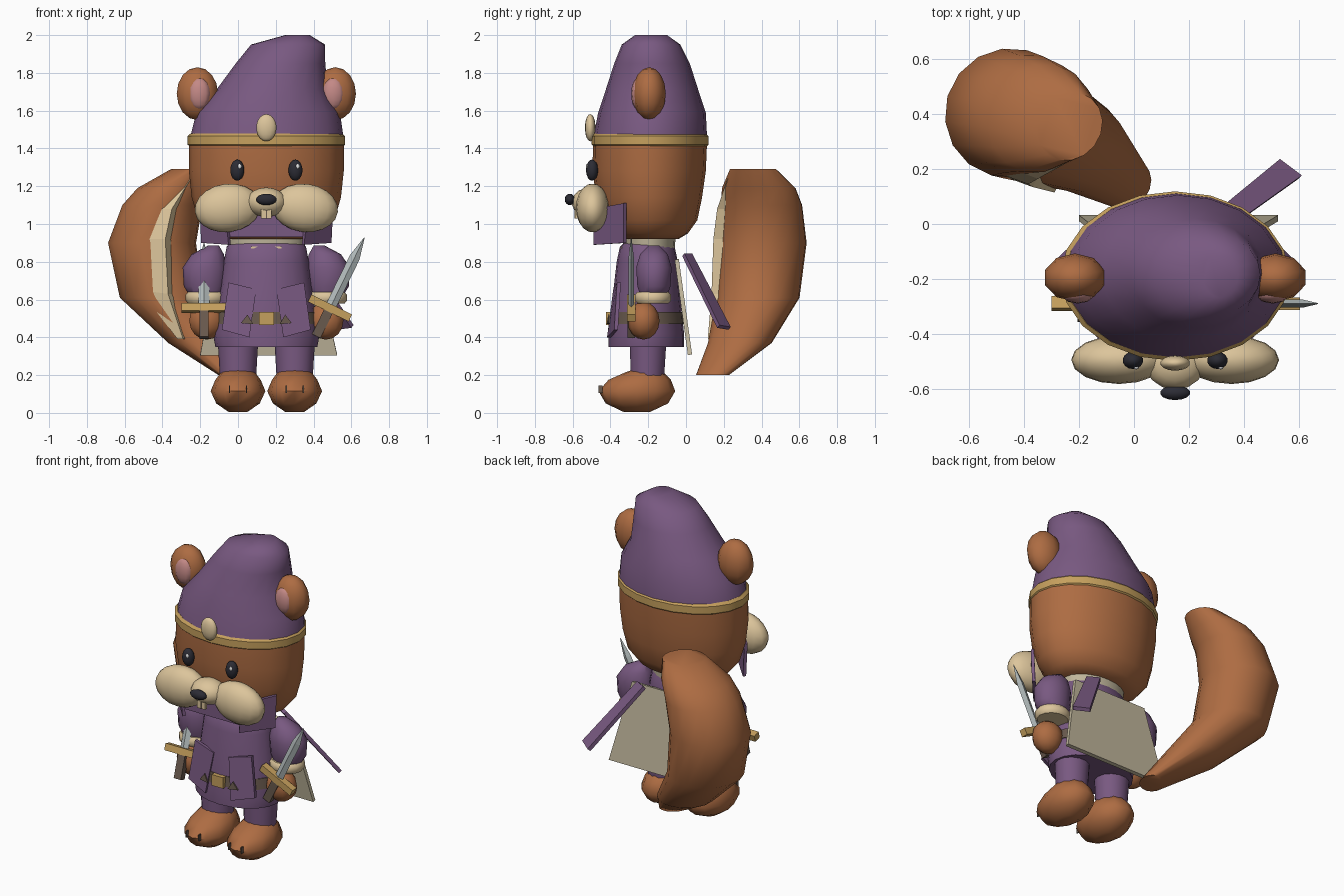
import bpy, bmesh, math
from mathutils import Matrix, Vector

if "Cube" in bpy.data.objects:
    bpy.data.objects.remove(bpy.data.objects["Cube"])

CX = 0.15  # symmetry line of the body


def mat(name, *rgb):
    m = bpy.data.materials.new(name)
    m.diffuse_color = (*rgb, 1)
    m.use_nodes = True
    m.node_tree.nodes["Principled BSDF"].inputs["Base Color"].default_value = m.diffuse_color
    return m


FUR = mat("brown fur", .42, .15, .055)
PURPLE = mat("purple cloth", .19, .10, .22)
CREAM = mat("cream", .72, .56, .33)
GOLD = mat("gold", .56, .35, .11)
PINK = mat("pink", .55, .25, .24)
BLACK = mat("black", .025, .025, .035)
STEEL = mat("steel", .45, .50, .50)
LEATHER = mat("dark leather", .14, .10, .075)
LINEN = mat("grey linen", .53, .47, .33)
WHITE = mat("white", .8, .8, .8)


def finish(name, bm, material, smooth=40):
    bmesh.ops.recalc_face_normals(bm, faces=bm.faces)
    me = bpy.data.meshes.new(name)
    bm.to_mesh(me)
    bm.free()
    me.materials.append(material)
    ob = bpy.data.objects.new(name, me)
    bpy.context.collection.objects.link(ob)
    if smooth:
        bpy.context.view_layer.objects.active = ob
        ob.select_set(True)
        bpy.ops.object.shade_smooth_by_angle(angle=math.radians(smooth))
        ob.select_set(False)
    return ob


def loft(name, rings, material, n=20, turn=0.0, smooth=40):
    """Stack of ellipses (z, cx, cy, rx, ry), each turned about z."""
    bm = bmesh.new()
    loops = []
    c, s = math.cos(turn), math.sin(turn)
    for z, cx, cy, rx, ry in rings:
        loop = []
        for i in range(n):
            a = 2 * math.pi * i / n
            u, v = rx * math.cos(a), ry * math.sin(a)
            loop.append(bm.verts.new((cx + u * c - v * s, cy + u * s + v * c, z)))
        loops.append(loop)
    for lo, hi in zip(loops, loops[1:]):
        for i in range(n):
            j = (i + 1) % n
            bm.faces.new((lo[i], lo[j], hi[j], hi[i]))
    bm.faces.new(loops[0])
    bm.faces.new(loops[-1])
    return finish(name, bm, material, smooth)


def ball(name, loc, radii, material, seg=14, rings=9, tilt=0.0):
    bm = bmesh.new()
    m = Matrix.Translation(loc) @ Matrix.Rotation(tilt, 4, 'Y') @ Matrix.Diagonal((*radii, 1))
    bmesh.ops.create_uvsphere(bm, u_segments=seg, v_segments=rings, radius=1, matrix=m)
    return finish(name, bm, material, 60)


def box(name, loc, size, material, frame=Matrix()):
    bm = bmesh.new()
    m = frame @ Matrix.Translation(loc) @ Matrix.Diagonal((*size, 1))
    bmesh.ops.create_cube(bm, size=1, matrix=m)
    return finish(name, bm, material, 0)


def panel(name, pts, push, material):
    """Polygon thickened along the push vector."""
    bm = bmesh.new()
    f = bm.faces.new([bm.verts.new(p) for p in pts])
    r = bmesh.ops.extrude_face_region(bm, geom=[f], use_keep_orig=True)
    for v in r["geom"]:
        if isinstance(v, bmesh.types.BMVert):
            v.co += Vector(push)
    return finish(name, bm, material, 0)


# Head, cap and cap band
loft("head", [(.92, CX, -.19, .24, .15), (.95, CX, -.19, .30, .20), (1.02, CX, -.19, .36, .25),
              (1.14, CX, -.195, .395, .28), (1.28, CX, -.195, .41, .30),
              (1.45, CX, -.19, .41, .302)], FUR)
loft("cap", [(1.45, .152, -.19, .408, .302), (1.59, .16, -.18, .38, .285), (1.71, .18, -.18, .295, .245),
             (1.85, .225, -.18, .237, .20), (1.95, .265, -.185, .196, .155),
             (2.0, .315, -.185, .065, .085)], PURPLE, smooth=60)
loft("cap_band", [(1.41, CX, -.19, .405, .298), (1.42, CX, -.19, .417, .309),
                  (1.465, CX, -.19, .417, .309), (1.48, CX, -.19, .40, .295)], GOLD)
ball("cap_gem", (CX, -.507, 1.51), (.055, .028, .072), CREAM)

# Muzzle, nose and teeth
ball("muzzle", (CX, -.51, 1.115), (.11, .095, .078), CREAM)
ball("nose", (CX, -.615, 1.13), (.056, .027, .03), BLACK)
box("teeth", (CX, -.578, 1.06), (.056, .02, .06), CREAM)
box("teeth_gap", (CX, -.589, 1.06), (.006, .004, .06), LEATHER)

# Neck and collar
loft("neck", [(.85, CX, -.195, .20, .135), (.94, CX, -.195, .21, .14)], LINEN)
box("neck_trim", (CX, -.335, .875), (.16, .02, .012), CREAM)
panel("collar_front", [(-.07, -.47, .93), (.37, -.47, .93), (.37, -.47, 1.06), (-.07, -.47, 1.06)],
      (0, .02, 0), PURPLE)

# Tunic, belt and buckle
loft("tunic", [(.35, CX, -.21, .27, .20), (.42, CX, -.21, .283, .20), (.6, CX, -.21, .25, .18),
               (.8, CX, -.205, .225, .162), (.88, CX, -.205, .21, .145), (.91, CX, -.2, .18, .12)], PURPLE)
loft("belt", [(.47, CX, -.208, .278, .199), (.535, CX, -.208, .268, .193)], LEATHER)
box("buckle", (CX, -.408, .50), (.08, .03, .07), GOLD)

# Parts that repeat on both sides
for s, side in ((-1, "left"), (1, "right")):
    def at(off, y, z):
        return (CX + s * off, y, z)

    ball(side + "_ear", at(.365, -.195, 1.69), (.115, .088, .14), FUR, 10, 8)
    ball(side + "_inner_ear", at(.355, -.255, 1.69), (.06, .035, .083), PINK, 10, 8)
    ball(side + "_eye", at(.154, -.497, 1.285), (.038, .032, .056), BLACK)
    ball(side + "_eye_glint", (CX + s * .154 + .012, -.524, 1.305), (.010, .006, .014), WHITE, 8, 6)
    ball(side + "_cheek", at(.205, -.495, 1.085), (.175, .088, .128), CREAM, 16, 10, tilt=s * .12)
    panel(side + "_collar_wing", [at(.20, -.49, .89), at(.345, -.33, .90), at(.355, -.33, 1.11),
                                  at(.22, -.49, 1.08)], (-s * .012, .015, 0), PURPLE)
    panel(side + "_flap", [at(.20, -.365, .69), at(.053, -.385, .655), at(.09, -.418, .40), at(.235, -.38, .44)],
          (0, .02, 0), PURPLE)
    panel(side + "_belt_tab", [at(.07, -.412, .47), at(.135, -.402, .475), at(.10, -.404, .52)],
          (0, -.008, 0), LEATHER)
    # Arms
    loft(side + "_sleeve", [(.61, CX + s * .32, -.17, .08, .07), (.67, CX + s * .325, -.17, .112, .09),
                            (.77, CX + s * .325, -.17, .118, .096), (.84, CX + s * .31, -.17, .085, .075),
                            (.885, CX + s * .28, -.17, .03, .03)], PURPLE, 14, smooth=60)
    loft(side + "_cuff", [(.58, CX + s * .32, -.175, .095, .085), (.595, CX + s * .32, -.175, .107, .098),
                          (.625, CX + s * .32, -.175, .107, .098), (.64, CX + s * .32, -.175, .095, .085)],
         CREAM, 14)
    ball(side + "_hand", at(.315, -.225, .488), (.098, .085, .10), FUR, 10, 8)
    # Legs and feet
    loft(side + "_leg", [(.17, CX + s * .15, -.205, .095, .09), (.40, CX + s * .15, -.2, .108, .1)], PURPLE, 14)
    loft(side + "_foot", [(.005, CX + s * .15, -.26, .05, .07), (.05, CX + s * .15, -.26, .115, .165),
                          (.115, CX + s * .15, -.26, .145, .203), (.175, CX + s * .15, -.245, .12, .165),
                          (.215, CX + s * .15, -.22, .09, .10), (.23, CX + s * .15, -.215, .05, .06)],
         FUR, 12, smooth=60)
    for k in (-.045, .045):
        box(side + "_toe_line", at(.15 + k, -.452, .125), (.007, .02, .04), LEATHER)

    # Sword: handle, guard and pointed blade
    if s < 0:
        frame = Matrix.Translation((-.18, -.29, .555)) @ Matrix.Rotation(-.30, 4, 'X')
        length = .36
    else:
        frame = Matrix.Translation((.487, -.29, .555)) @ Matrix.Rotation(math.radians(26), 4, 'Y')
        length = .415
    box(side + "_sword_handle", (0, 0, -.085), (.05, .04, .16), LEATHER, frame)
    box(side + "_sword_guard", (0, 0, 0), (.24, .045, .042), GOLD, frame)
    blade = loft(side + "_sword_blade", [(0, 0, 0, .028, .014), (length * .72, 0, 0, .028, .014),
                                         (length, 0, 0, .002, .002)], STEEL, 4, smooth=0)
    blade.data.transform(frame)

# Tail: crescent of ellipses turned towards the back left
loft("tail", [(.20, -.02, .14, .075, .095), (.37, -.20, .285, .17, .17), (.61, -.405, .38, .22, .225),
              (.90, -.455, .405, .232, .238), (1.10, -.40, .40, .205, .225), (1.19, -.34, .385, .185, .205),
              (1.29, -.235, .355, .115, .13)], FUR, 16, turn=math.radians(142), smooth=50)

# Pale tail stripe: folded strip between an outer and an inner edge
outer = [(-.32, .14, .39), (-.52, .19, .65), (-.535, .20, .92), (-.47, .21, 1.08), (-.29, .235, 1.23)]
inner = [(-.29, .115, .39), (-.37, .135, .63), (-.385, .145, .92), (-.35, .165, 1.08), (-.25, .22, 1.24)]
bm = bmesh.new()
a = [bm.verts.new(p) for p in outer]
b = [bm.verts.new(p) for p in inner]
c = [bm.verts.new((x + .05, y + .09, z)) for x, y, z in inner]
for p, q in ((a, b), (b, c)):
    for i in range(4):
        bm.faces.new((p[i], q[i], q[i + 1], p[i + 1]))
finish("tail_stripe", bm, CREAM, 0)

# Back cloth and hanging ribbon
panel("back_cloth", [(-.20, .01, .305), (.525, .01, .305), (.41, -.06, .81), (-.11, -.06, .81)],
      (0, .022, .005), LINEN)
panel("ribbon", [(.27, .02, .83), (.34, -.02, .83), (.60, .165, .45), (.52, .225, .44)],
      (.012, .012, .015), PURPLE)
